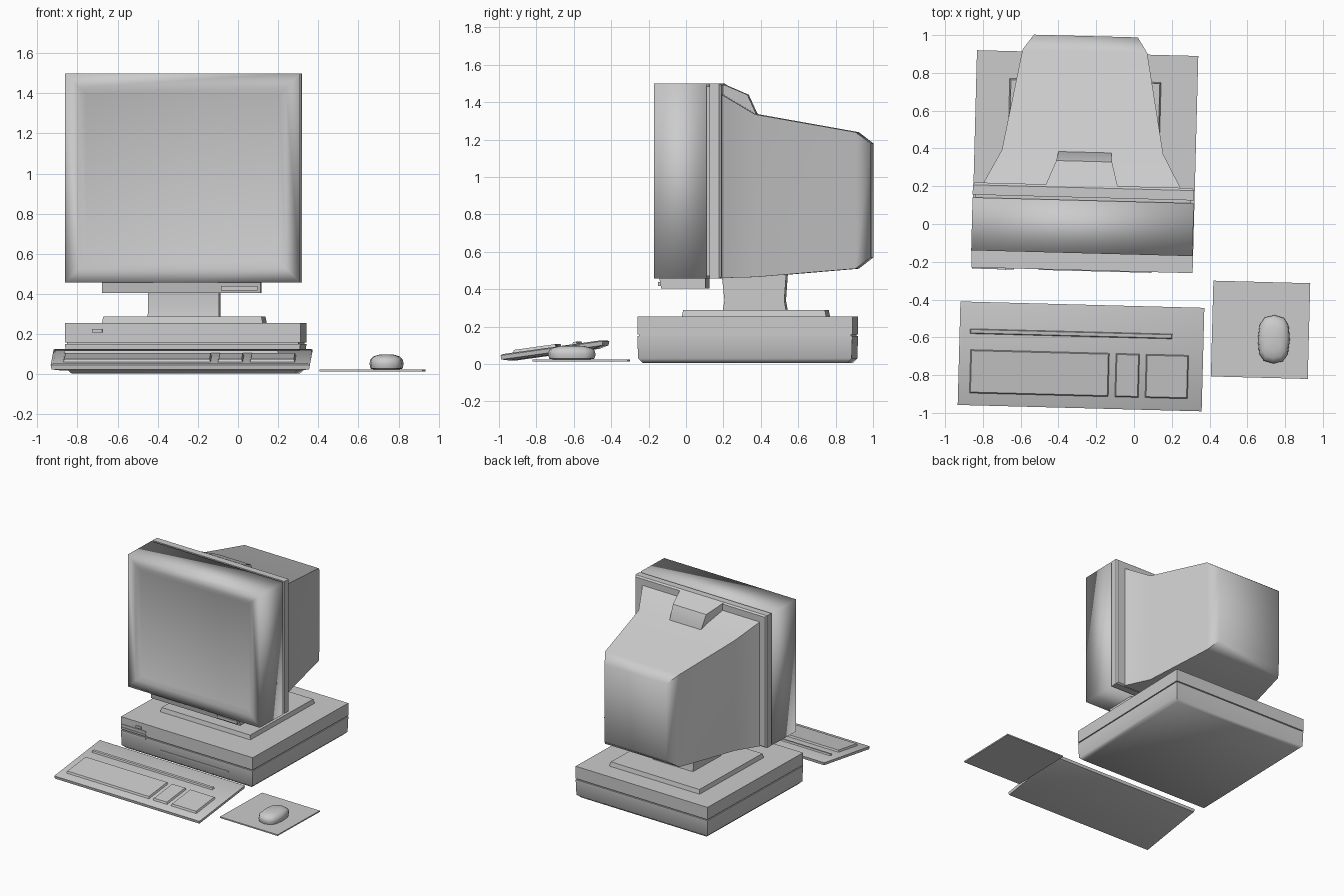
import bpy, bmesh, math
from mathutils import Matrix

old = bpy.data.objects.get("Cube")
if old:
    bpy.data.objects.remove(old, do_unlink=True)

GREY = (0.6, 0.6, 0.6, 1)
mat = bpy.data.materials.new("plain grey plastic")
mat.use_nodes = True
mat.diffuse_color = GREY
mat.node_tree.nodes["Principled BSDF"].inputs["Base Color"].default_value = GREY

TURN = Matrix.Rotation(math.radians(-1.5), 4, "Z")  # whole desk set sits slightly turned


def finish(name, bm, angle):
    bmesh.ops.recalc_face_normals(bm, faces=bm.faces)
    bmesh.ops.transform(bm, matrix=TURN, verts=bm.verts)
    mesh = bpy.data.meshes.new(name)
    bm.to_mesh(mesh)
    bm.free()
    mesh.materials.append(mat)
    ob = bpy.data.objects.new(name, mesh)
    bpy.context.collection.objects.link(ob)
    bpy.ops.object.select_all(action="DESELECT")
    bpy.context.view_layer.objects.active = ob
    ob.select_set(True)
    bpy.ops.object.shade_smooth_by_angle(angle=math.radians(angle))
    return ob


def loft(name, axis, rings, angle=30, shear=None):
    """Skin rectangles (level, u0, u1, v0, v1) along y or z."""
    bm = bmesh.new()
    loops = []
    for level, u0, u1, v0, v1 in rings:
        loop = []
        for u, v in ((u0, v0), (u1, v0), (u1, v1), (u0, v1)):
            co = [u, level, v] if axis == "y" else [u, v, level]
            if shear:
                co[2] += shear(co[1])
            loop.append(bm.verts.new(co))
        loops.append(loop)
    for a, b in zip(loops, loops[1:]):
        for i in range(4):
            j = (i + 1) % 4
            bm.faces.new((a[i], a[j], b[j], b[i]))
    bm.faces.new(loops[0])
    bm.faces.new(loops[-1])
    return finish(name, bm, angle)


def ring(level, rect, inset=0):
    u0, u1, v0, v1 = rect
    return (level, u0 + inset, u1 - inset, v0 + inset, v1 - inset)


def box(name, rect, z0, z1, top_inset=0, shear=None):
    return loft(name, "z", [ring(z0, rect), ring(z1, rect, top_inset)], shear=shear)


# Computer case
CASE = (-0.855, 0.317, -0.252, 0.898)
loft("case_base", "z", [ring(0.005, CASE, 0.03), ring(0.03, CASE, 0.004), ring(0.15, CASE)], 45)
loft("case_lid", "z", [ring(0.15, CASE, 0.008), ring(0.158, CASE, 0.008),
                       ring(0.158, CASE), ring(0.255, CASE)])

# Vent bars and drive slot on the case front
for i in range(3):
    z = 0.14 + i * 0.024
    loft(f"vent_bar_{i + 1}", "z", [(z, -0.85, -0.63, -0.258, -0.25),
                                    (z + 0.012, -0.85, -0.63, -0.258, -0.25)])
loft("drive_slot", "z", [(0.08, -0.5, 0.1, -0.256, -0.25), (0.088, -0.5, 0.1, -0.256, -0.25)])
box("power_button", (-0.72, -0.67, -0.26, -0.25), 0.208, 0.225)

# Swivel stand
box("stand_plate", (-0.679, 0.125, -0.02, 0.754), 0.25, 0.288, 0.008)
loft("stand_neck", "z", [(0.285, -0.455, -0.1, 0.193, 0.533), (0.34, -0.455, -0.1, 0.203, 0.523),
                         (0.48, -0.455, -0.1, 0.188, 0.533)])

# Monitor front with recessed screen
FRONT = (-0.858, 0.314, 0.457, 1.5)
loft("monitor_bezel", "y", [ring(0.118, FRONT), ring(-0.162, FRONT), ring(-0.162, FRONT, 0.07),
                            ring(-0.145, FRONT, 0.105)], 180)
loft("monitor_seam", "y", [ring(0.11, FRONT, 0.015), ring(0.14, FRONT, 0.015)])
loft("monitor_rim", "y", [ring(0.133, FRONT), ring(0.185, FRONT), ring(0.198, FRONT, 0.01)])

# Tube housing tapering to the rear
loft("monitor_back", "y", [
    (0.19, -0.806, 0.245, 0.46, 1.445),
    (0.373, -0.71, 0.145, 0.465, 1.335),
    (0.908, -0.614, 0.046, 0.51, 1.24),
    (0.988, -0.556, -0.006, 0.57, 1.18)], 60)
loft("monitor_top_hump", "y", [
    (0.19, -0.475, -0.09, 1.3, 1.498),
    (0.325, -0.42, -0.125, 1.3, 1.44),
    (0.373, -0.41, -0.13, 1.3, 1.335)])

# Control strip under the screen
loft("control_strip", "z", [(0.405, -0.675, 0.115, -0.13, 0.108), (0.46, -0.675, 0.115, -0.14, 0.108)])
box("control_button", (-0.08, 0.1, -0.146, -0.13), 0.418, 0.44)


# Keyboard, sloping up to the rear
def slope(y):
    return (y + 0.982) * 0.14


BOARD = (-0.908, 0.384, -0.982, -0.434)
loft("keyboard_body", "z", [ring(0.012, BOARD, 0.05), ring(0.024, BOARD, 0.004),
                            ring(0.046, BOARD), ring(0.052, BOARD, 0.012)], 40, slope)
for name, x0, x1 in (("main_keys", -0.85, -0.11), ("cursor_keys", -0.08, 0.05),
                     ("number_keys", 0.08, 0.31)):
    box(name, (x0, x1, -0.92, -0.685), 0.045, 0.066, 0.008, slope)
box("keyboard_strip", (-0.855, 0.22, -0.605, -0.575), 0.045, 0.064, 0.006, slope)

# Mouse mat
box("mouse_mat", (0.428, 0.941, -0.796, -0.289), 0.015, 0.025)

# Mouse: squarish flattened ball with a flat underside
bm = bmesh.new()
bmesh.ops.create_uvsphere(bm, u_segments=12, v_segments=8, radius=1)
for v in bm.verts:
    x, y, z = (math.copysign(abs(c) ** 0.75, c) for c in v.co)
    v.co = (0.756 + x * 0.085, -0.591 + y * 0.128, max(0.025, 0.052 + z * 0.048))
finish("mouse", bm, 50)
